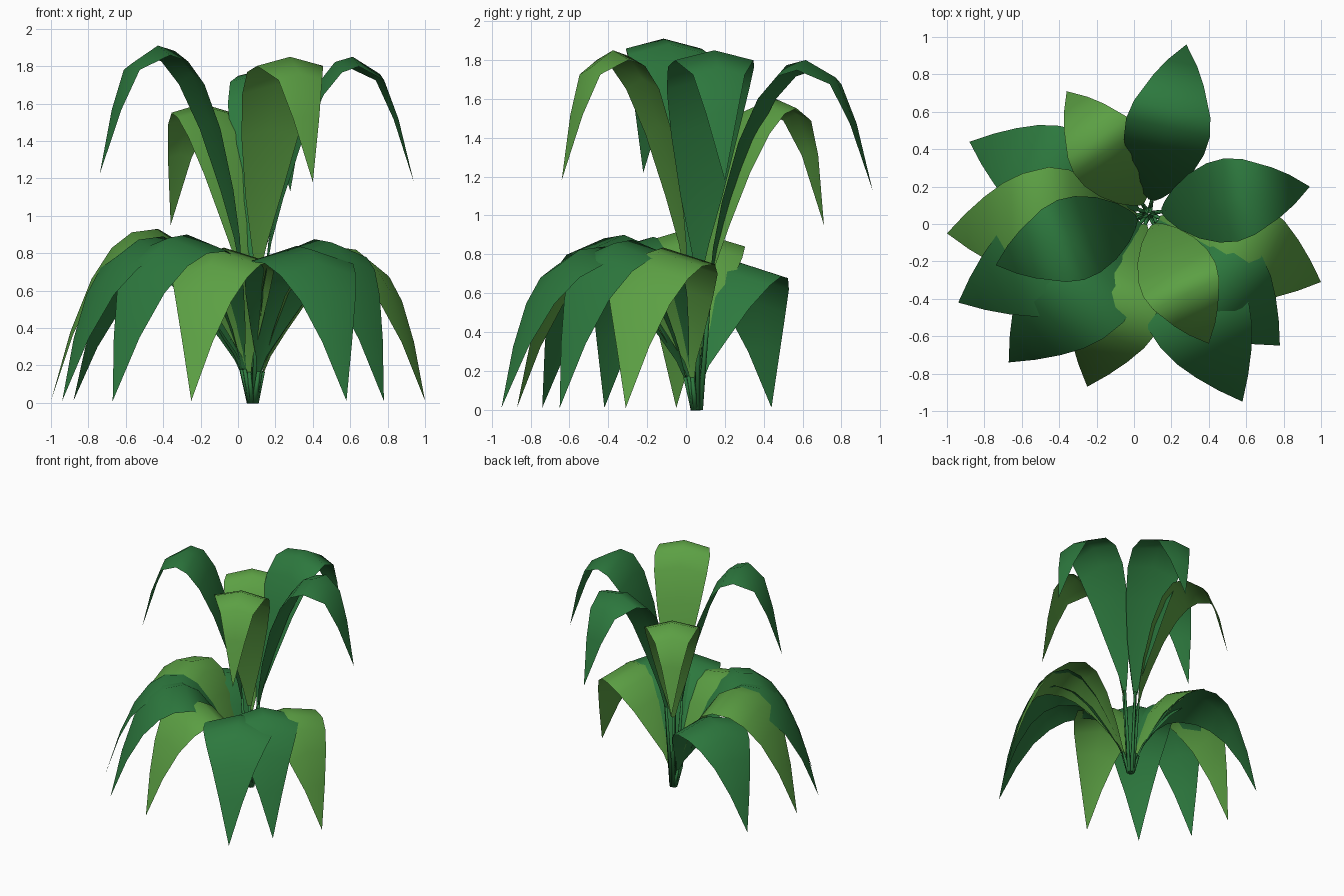
import bpy, bmesh
from mathutils import Matrix, Vector

old = bpy.data.objects.get("Cube")
if old:
    bpy.data.objects.remove(old, do_unlink=True)


def material(name, rgb):
    m = bpy.data.materials.new(name)
    m.use_nodes = True
    col = (*rgb, 1)
    m.diffuse_color = col
    b = m.node_tree.nodes["Principled BSDF"]
    b.inputs["Base Color"].default_value = col
    b.inputs["Roughness"].default_value = 0.8
    return m


dark = material("dark green", (0.026, 0.19, 0.048))
light = material("light green", (0.106, 0.35, 0.057))

center = Vector((0.08, 0.055, 0))

# Leaf shapes: (fraction of reach, fraction of height, half width)
upper_shape = [
    (0.08, 0.38, 0.016), (0.105, 0.47, 0.05), (0.17, 0.61, 0.11),
    (0.28, 0.79, 0.175), (0.4, 0.92, 0.215), (0.51, 0.985, 0.225),
    (0.62, 1.0, 0.205), (0.79, 0.95, 0.135), (0.89, 0.83, 0.08)]
lower_shape = [
    (0.06, 0.2, 0.012), (0.09, 0.31, 0.035), (0.15, 0.48, 0.1),
    (0.26, 0.75, 0.2), (0.37, 0.93, 0.275), (0.47, 1.0, 0.3),
    (0.6, 0.98, 0.28), (0.7, 0.89, 0.24), (0.8, 0.71, 0.175),
    (0.9, 0.42, 0.095)]


def add_object(name, bm, mat):
    for f in bm.faces:
        f.smooth = True
    mesh = bpy.data.meshes.new(name)
    bm.to_mesh(mesh)
    bm.free()
    mesh.materials.append(mat)
    bpy.context.collection.objects.link(bpy.data.objects.new(name, mesh))


def stalk(name, start, end):
    """Thin tapered rod from the foot of the plant to a leaf."""
    axis = end - start
    turn = axis.to_track_quat('Z', 'Y').to_matrix().to_4x4()
    bm = bmesh.new()
    bmesh.ops.create_cone(bm, cap_ends=True, segments=6, radius1=0.015,
                          radius2=0.01, depth=axis.length,
                          matrix=Matrix.Translation((start + end) / 2) @ turn)
    add_object(name, bm, dark)


def leaf(name, shape, tip, height, width, fold, mat):
    """Arching blade: a raised midrib with a strip on each side."""
    tip = Vector(tip)
    reach = Vector((tip.x, tip.y, 0)) - center
    side = Vector((-reach.y, reach.x, 0)).normalized()
    bm = bmesh.new()
    rows = []
    for r, z, half in shape:
        mid = center + reach * r + Vector((0, 0, z * height))
        w = half * width
        drop = Vector((0, 0, fold * w))
        rows.append([bm.verts.new(mid - side * w - drop),
                     bm.verts.new(mid),
                     bm.verts.new(mid + side * w - drop)])
    base = rows[0][1].co.copy()
    rows.append([bm.verts.new(tip)] * 3)
    for a, b in zip(rows, rows[1:]):
        for i in range(2):
            corners = dict.fromkeys((a[i + 1], a[i], b[i], b[i + 1]))
            bm.faces.new(list(corners))
    bmesh.ops.recalc_face_normals(bm, faces=bm.faces)
    # The blade's upper side faces the sky
    if sum(f.normal.z * f.calc_area() for f in bm.faces) < 0:
        bmesh.ops.reverse_faces(bm, faces=bm.faces)
    add_object(name, bm, mat)
    stalk(name + "_stalk", center + reach.normalized() * 0.018, base)


# Upper crown: tip, peak height, width scale, colour
upper = [((0.28, 0.96, 1.13), 1.8, 1.02, dark),
         ((0.94, 0.2, 1.18), 1.85, 1, dark),
         ((0.4, -0.64, 1.18), 1.85, 0.95, light),
         ((-0.74, -0.22, 1.22), 1.91, 1, dark),
         ((-0.36, 0.71, 0.95), 1.6, 0.95, light)]
for i, (tip, h, w, mat) in enumerate(upper):
    leaf(f"upper_leaf_{i + 1}", upper_shape, tip, h, w, 0.25, mat)

# Lower skirt, drooping to the ground
lower = [((-0.88, 0.44), 0.77, 0.92, dark), ((-1, -0.05), 0.93, 1, light),
         ((-0.94, -0.42), 0.89, 1, dark), ((-0.67, -0.74), 0.9, 1, dark),
         ((-0.25, -0.87), 0.83, 0.9, light), ((0.58, -0.95), 0.84, 0.94, dark),
         ((0.78, -0.65), 0.875, 0.95, dark), ((1, -0.31), 0.835, 0.95, light)]
for i, (tip, h, w, mat) in enumerate(lower):
    leaf(f"lower_leaf_{i + 1}", lower_shape, (*tip, 0.01), h, w, 0.3, mat)
